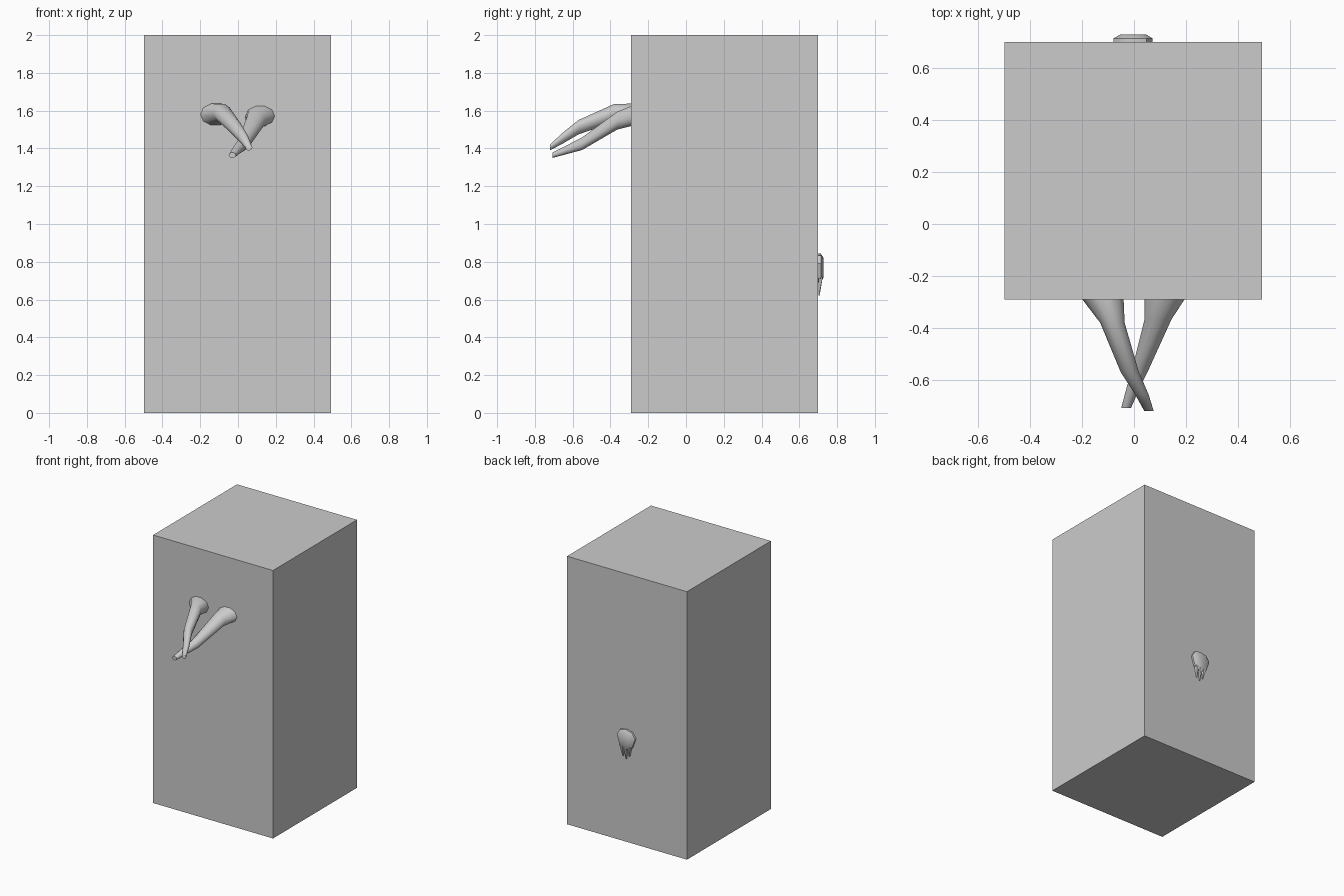
import bpy, bmesh, math

if "Cube" in bpy.data.objects:
    bpy.data.objects.remove(bpy.data.objects["Cube"])


def loft(name, rings):
    """Skin a list of equal-length point rings and cap both ends."""
    bm = bmesh.new()
    loops = [[bm.verts.new(p) for p in ring] for ring in rings]
    for a, b in zip(loops, loops[1:]):
        n = len(a)
        for i in range(n):
            bm.faces.new((a[i], a[(i + 1) % n], b[(i + 1) % n], b[i]))
    bm.faces.new(loops[0])
    bm.faces.new(loops[-1])
    bmesh.ops.recalc_face_normals(bm, faces=bm.faces)
    mesh = bpy.data.meshes.new(name)
    bm.to_mesh(mesh)
    bm.free()
    obj = bpy.data.objects.new(name, mesh)
    bpy.context.collection.objects.link(obj)
    return obj


def smooth(obj, angle):
    bpy.ops.object.select_all(action='DESELECT')
    obj.select_set(True)
    bpy.context.view_layer.objects.active = obj
    bpy.ops.object.shade_smooth_by_angle(angle=math.radians(angle))


def oval(x, y, z, rx, rz, n=10):
    return [(x + rx * math.cos(2 * math.pi * i / n), y,
             z + rz * math.sin(2 * math.pi * i / n)) for i in range(n)]


# Main block
bpy.ops.mesh.primitive_cube_add(size=1, location=(-0.003, 0.205, 1.0))
block = bpy.context.object
block.name = "block"
block.scale = (0.99, 0.99, 2.0)
bpy.ops.object.transform_apply(location=False, rotation=False, scale=True)

# Crossing arms: x, y, z, half width, half height
arms = {
    "upper_arm": [(-0.12, -0.288, 1.58, .08, .06), (-0.083, -0.38, 1.588, .047, .05),
                  (-0.016, -0.57, 1.512, .035, .04), (0.03, -0.655, 1.453, .026, .03),
                  (0.058, -0.72, 1.405, .018, .016)],
    "lower_arm": [(0.118, -0.288, 1.572, .078, .056), (0.093, -0.365, 1.547, .052, .05),
                  (0.028, -0.55, 1.425, .033, .035), (-0.005, -0.635, 1.392, .025, .024),
                  (-0.03, -0.707, 1.364, .019, .015)],
}
for name, sections in arms.items():
    smooth(loft(name, [oval(*s) for s in sections]), 50)

# Bevelled pad on the back
outline = [(-.077, .79), (-.05, .832), (0, .843), (.05, .832),
           (.073, .79), (.05, .715), (0, .69), (-.05, .715)]
pad_rings = [[(-.002 + x * s, y, .775 + (z - .775) * s) for x, z in outline]
             for s, y in ((1, .698), (1, .714), (.68, .728))]
smooth(loft("back_pad", pad_rings), 45)

# Thin prongs hanging from the pad
for i, (x, tip_x, tip_z) in enumerate(((-.034, -.026, .645), (0, 0, .622), (.032, .026, .638))):
    prong = loft("prong_%d" % i, [
        [(x - .014, .702, .72), (x + .014, .702, .72), (x + .01, .724, .72), (x - .01, .724, .72)],
        [(tip_x - .004, .702, tip_z), (tip_x + .004, .702, tip_z),
         (tip_x + .003, .708, tip_z), (tip_x - .003, .708, tip_z)]])
    smooth(prong, 40)
